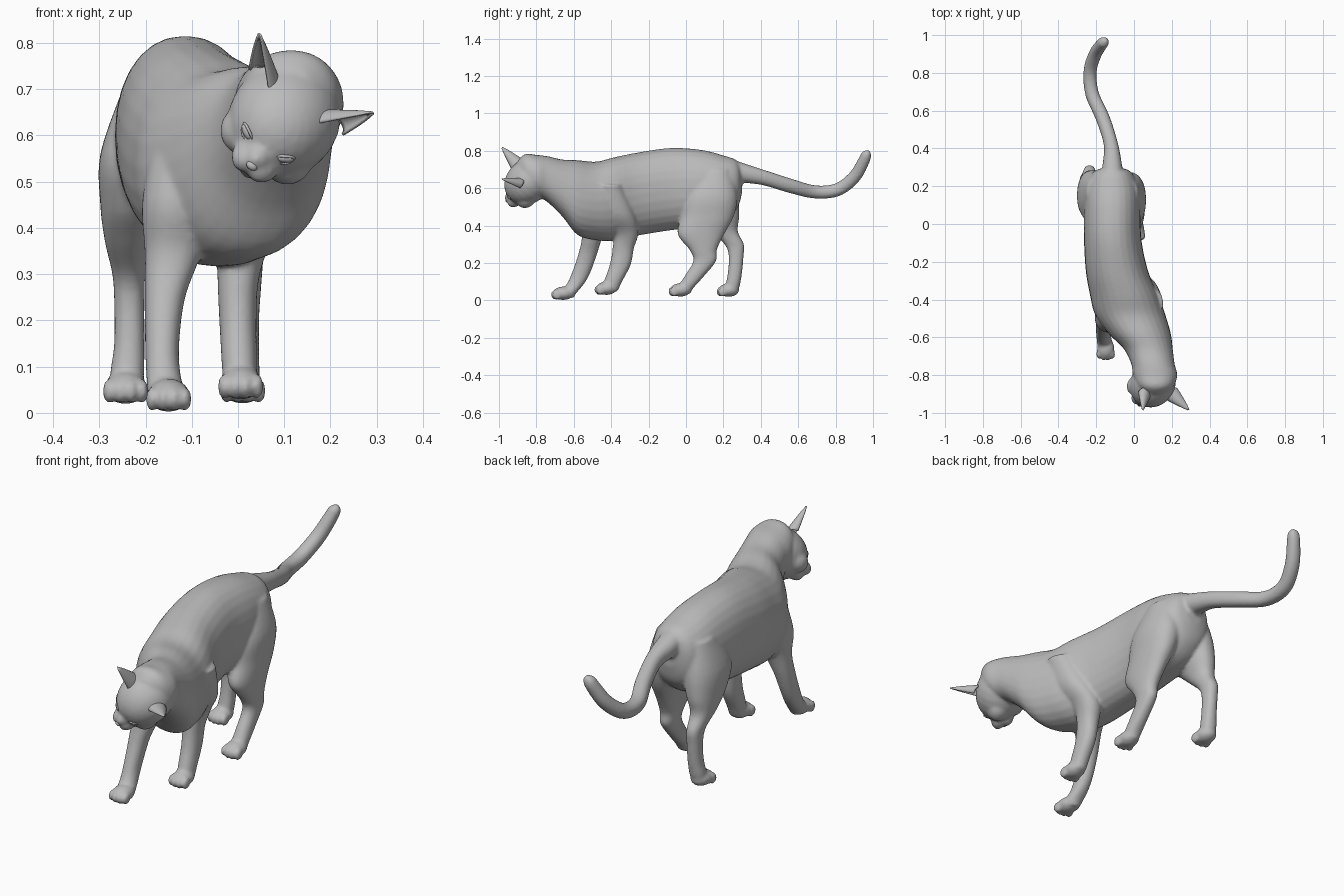
import bpy, bmesh, math
from mathutils import Vector, Matrix

cube = bpy.data.objects.get("Cube")
if cube:
    bpy.data.objects.remove(cube, do_unlink=True)


def make_material(name, rgb):
    m = bpy.data.materials.new(name)
    m.use_nodes = True
    m.diffuse_color = (*rgb, 1)
    for node in m.node_tree.nodes:
        if node.type == 'BSDF_PRINCIPLED':
            node.inputs["Base Color"].default_value = (*rgb, 1)
            node.inputs["Roughness"].default_value = 0.7
    return m


GREY = make_material("plain_grey", (0.5, 0.5, 0.5))


def finish(bm, name):
    bmesh.ops.recalc_face_normals(bm, faces=bm.faces)
    for f in bm.faces:
        f.smooth = True
    me = bpy.data.meshes.new(name)
    bm.to_mesh(me)
    bm.free()
    me.materials.append(GREY)
    ob = bpy.data.objects.new(name, me)
    bpy.context.collection.objects.link(ob)
    return ob


def spline(keys, steps=5):
    """Catmull-Rom interpolation of the key rings."""
    out = []
    for i in range(len(keys) - 1):
        p0, p1, p2 = keys[max(i - 1, 0)], keys[i], keys[i + 1]
        p3 = keys[min(i + 2, len(keys) - 1)]
        for s in range(steps):
            t = s / steps
            out.append([0.5 * (2 * b + (c - a) * t + (2 * a - 5 * b + 4 * c - d) * t * t
                               + (3 * b - a - 3 * c + d) * t ** 3)
                        for a, b, c, d in zip(p0, p1, p2, p3)])
    return out + [list(keys[-1])]


def loft(bm, keys, v_axis=None, n=28):
    """Closed tube through rings (x, y, z, half width, half depth)."""
    path = spline(keys)
    rings = []
    for i, (x, y, z, a, b) in enumerate(path):
        u, v = Vector((1, 0, 0)), v_axis
        if v is None:
            t = (Vector(path[min(i + 1, len(path) - 1)][:3])
                 - Vector(path[max(i - 1, 0)][:3])).normalized()
            u = (u - t * u.dot(t)).normalized()
            v = t.cross(u)
        a, b = max(a, 0.004), max(b, 0.004)
        ring = []
        for k in range(n):
            c, s = math.cos(2 * math.pi * k / n), math.sin(2 * math.pi * k / n)
            c, s = math.copysign(abs(c) ** 0.92, c), math.copysign(abs(s) ** 0.92, s)
            ring.append(bm.verts.new(Vector((x, y, z)) + u * a * c + v * b * s))
        rings.append(ring)
    for r, q in zip(rings, rings[1:]):
        for k in range(n):
            bm.faces.new((r[k], r[(k + 1) % n], q[(k + 1) % n], q[k]))
    bm.faces.new(rings[0][::-1])
    bm.faces.new(rings[-1])


def blob(bm, centre, radii, frame=Matrix.Identity(4), turn=Matrix.Identity(4)):
    m = frame @ Matrix.Translation(centre) @ turn @ Matrix.Diagonal((*radii, 1))
    bmesh.ops.create_uvsphere(bm, u_segments=24, v_segments=16, radius=1, matrix=m)


def paw(bm, x, y, z):
    blob(bm, (x, y, z), (0.046, 0.056, 0.036))
    for i in range(4):
        d = (i - 1.5) * 0.024
        blob(bm, (x + d, y - 0.044 + abs(d) * 0.35, z - 0.008), (0.0135, 0.026, 0.027))


Y, Z = Vector((0, 1, 0)), Vector((0, 0, 1))
body = bmesh.new()

# Torso and neck, from the rump to the back of the skull
loft(body, [
    (-.115, .300, .63, .04, .05), (-.115, .275, .62, .10, .125),
    (-.115, .20, .60, .14, .175), (-.115, .08, .60, .15, .205),
    (-.113, -.08, .595, .152, .22), (-.09, -.25, .57, .165, .222),
    (-.05, -.38, .542, .182, .224), (-.02, -.48, .532, .186, .21),
    (.03, -.58, .55, .165, .20), (.075, -.66, .60, .13, .153),
    (.10, -.74, .648, .115, .123), (.112, -.80, .668, .117, .11),
    (.115, -.86, .685, .095, .098), (.115, -.90, .69, .05, .055)], Z)

# Front legs
loft(body, [
    (-.10, -.47, .62, .08, .07), (-.132, -.49, .46, .075, .085),
    (-.14, -.50, .35, .062, .056), (-.158, -.525, .25, .044, .05),
    (-.164, -.56, .15, .037, .049), (-.162, -.59, .09, .037, .046),
    (-.155, -.63, .04, .04, .045), (-.155, -.635, .015, .03, .035)], Y)
paw(body, -.15, -.657, .038)
loft(body, [
    (.07, -.42, .62, .085, .08), (.05, -.375, .46, .078, .10),
    (.012, -.325, .36, .056, .07), (0, -.335, .28, .044, .057),
    (0, -.352, .19, .04, .056), (.003, -.39, .10, .038, .048),
    (.005, -.405, .05, .035, .04)], Y)
paw(body, .006, -.425, .065)

# Hind legs
loft(body, [
    (-.04, .16, .70, .06, .08), (-.025, .135, .56, .086, .14),
    (-.012, .115, .45, .072, .14), (0, .08, .355, .056, .125),
    (.008, .092, .27, .042, .073), (.01, .10, .21, .036, .061),
    (.01, .045, .13, .036, .052), (.01, .0, .07, .037, .043),
    (.01, -.01, .04, .03, .035)], Y)
paw(body, .01, -.03, .056)
loft(body, [
    (-.19, .17, .70, .06, .08), (-.212, .145, .56, .086, .135),
    (-.228, .17, .45, .07, .115), (-.238, .205, .37, .05, .072),
    (-.236, .258, .30, .036, .052), (-.235, .268, .24, .033, .04),
    (-.235, .262, .15, .033, .038), (-.24, .25, .08, .037, .038),
    (-.242, .245, .04, .03, .03)], Y)
paw(body, -.243, .228, .055)

# Tail
loft(body, [
    (-.115, .20, .705, .06, .06), (-.115, .30, .682, .053, .052),
    (-.122, .42, .655, .038, .04), (-.165, .56, .612, .037, .038),
    (-.222, .69, .58, .036, .035), (-.232, .81, .592, .035, .035),
    (-.205, .90, .66, .034, .034), (-.172, .95, .745, .031, .031),
    (-.158, .965, .785, .026, .026), (-.156, .967, .803, .010, .010)])

# Head frame: local x is its left, local y its back, local z its crown
left = Vector((.82, 0, -.57)).normalized()
back = Vector((.409, .70, .588))
back = (back - left * back.dot(left)).normalized()
head = Matrix((left, back, left.cross(back))).transposed().to_4x4()
head.translation = Vector((.10, -.845, .635))

blob(body, (0, 0, 0), (.12, .138, .115), head)                 # skull
blob(body, (0, -.115, .0), (.032, .055, .03), head)            # nose bridge
blob(body, (0, -.108, -.055), (.032, .04, .032), head)         # chin
for s in (-1, 1):
    blob(body, (s * .02, -.122, -.025), (.036, .05, .034), head)   # muzzle
    blob(body, (s * .055, -.055, -.04), (.055, .06, .05), head)    # cheek

# Fuse the parts into one smooth skin
cat = finish(body, "cat_body")
rm = cat.modifiers.new("fuse", 'REMESH')
rm.mode = 'VOXEL'
rm.voxel_size = 0.008
rm.use_smooth_shade = True
sm = cat.modifiers.new("soften", 'SMOOTH')
sm.factor = 0.5
sm.iterations = 5

# Ears: cupped shells, open to the front and a little outward
for s, side in ((1, "left"), (-1, "right")):
    bm = bmesh.new()
    rows = []
    for i in range(11):
        t = i / 10
        mid = Vector((s * .078, -.005, .062)).lerp(Vector((s * .148, -.012, .182)), t)
        w = 0.047 * max(1 - t, 0.02) ** 0.8
        row = []
        for j in range(17):
            a = math.radians(-115 + 230 * j / 16)
            p = Vector((w * math.sin(a), w * 0.75 * math.cos(a), 0))
            p.rotate(Matrix.Rotation(s * math.radians(28), 3, 'Z'))
            row.append(bm.verts.new(head @ (mid + p)))
        rows.append(row)
    for r, q in zip(rows, rows[1:]):
        for j in range(16):
            bm.faces.new((r[j], r[j + 1], q[j + 1], q[j]))
    ear = finish(bm, side + "_ear")
    so = ear.modifiers.new("thickness", 'SOLIDIFY')
    so.thickness = 0.006
    so.offset = 0

    # Eye with an almond-shaped lid rim
    turn = Matrix.Rotation(s * math.radians(24), 4, 'Z') @ Matrix.Rotation(s * math.radians(-18), 4, 'Y')
    bm = bmesh.new()
    blob(bm, (s * .05, -.117, .022), (.019, .009, .010), head, turn)
    finish(bm, side + "_eye")
    bm = bmesh.new()
    place = head @ Matrix.Translation((s * .05, -.122, .022)) @ turn
    loops = []
    for i in range(24):
        a = 2 * math.pi * i / 24
        c, d = math.cos(a), math.sin(a)
        loop = []
        for k in range(6):
            b = 2 * math.pi * k / 6
            r = 1 + 0.16 * math.cos(b)
            loop.append(bm.verts.new(place @ Vector(
                (.021 * c * r, .004 * math.sin(b) + .007 * c * c, .012 * d * abs(d) ** 0.3 * r))))
        loops.append(loop)
    for i in range(24):
        r, q = loops[i], loops[(i + 1) % 24]
        for k in range(6):
            bm.faces.new((r[k], r[(k + 1) % 6], q[(k + 1) % 6], q[k]))
    finish(bm, side + "_eyelid")

# Nose
bm = bmesh.new()
blob(bm, (0, -.166, -.006), (.013, .009, .009), head)
finish(bm, "nose")
